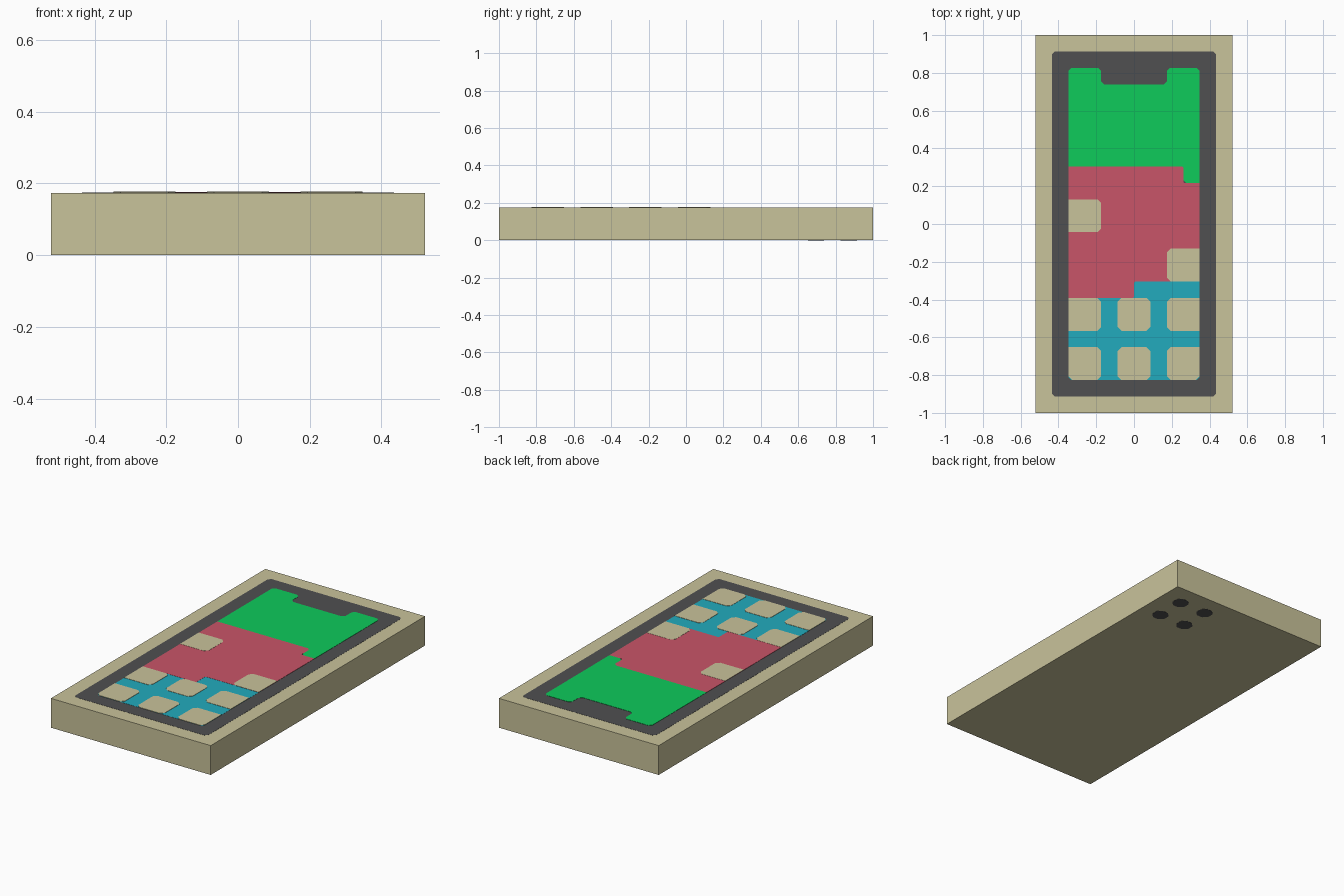
import bpy
import bmesh
from mathutils import Vector

if "Cube" in bpy.data.objects:
    bpy.data.objects.remove(bpy.data.objects["Cube"])

P = 2 / 23                      # design grid: 12 x 23 cells, 2 cells thick
TOP = 2 * P
STEP = 0.0008                   # thickness of one painted layer


def material(name, rgb):
    m = bpy.data.materials.new(name)
    lin = [((c / 255 + 0.055) / 1.055) ** 2.4 for c in rgb]
    m.diffuse_color = (*lin, 1)
    m.use_nodes = True
    m.node_tree.nodes["Principled BSDF"].inputs["Base Color"].default_value = m.diffuse_color
    return m


BEIGE = material("beige", (201, 195, 155))
DARK = material("dark_grey", (80, 80, 81))
GREEN = material("green", (14, 203, 91))
RED = material("red", (201, 85, 104))
BLUE = material("blue", (34, 171, 190))


def prism(name, cells, z0, z1, mat, cut=0.0, keep_edges=False):
    """Extrude a counter-clockwise outline given in grid cells, chamfering its corners."""
    pts = []
    n = len(cells)
    for i, (cx, cy) in enumerate(cells):
        c = Vector((cx * P - 6 * P, cy * P - 1))
        # corners along the screen's sides stay square, except at its ends
        square = keep_edges and cx in (2, 10) and cy not in (2, 21)
        if cut == 0 or square:
            pts.append(c)
            continue
        for j in (i - 1, (i + 1) % n):
            d = Vector(cells[j]) - Vector((cx, cy))
            pts.append(c + d.normalized() * cut)
    bm = bmesh.new()
    lower = [bm.verts.new((p.x, p.y, z0)) for p in pts]
    upper = [bm.verts.new((p.x, p.y, z1)) for p in pts]
    bm.faces.new(lower[::-1])
    bm.faces.new(upper)
    for i in range(len(pts)):
        k = (i + 1) % len(pts)
        bm.faces.new((lower[i], lower[k], upper[k], upper[i]))
    me = bpy.data.meshes.new(name)
    bm.to_mesh(me)
    bm.free()
    me.materials.append(mat)
    ob = bpy.data.objects.new(name, me)
    bpy.context.collection.objects.link(ob)
    return ob


def rect(x0, y0, x1, y1):
    return [(x0, y0), (x1, y0), (x1, y1), (x0, y1)]


def layer(name, cells, level, mat, cut=0.016, keep_edges=True):
    prism(name, cells, TOP - 0.002, TOP + STEP * level, mat, cut, keep_edges)


# Body
prism("body", rect(0, 0, 12, 23), STEP, TOP, BEIGE)

# Bezel and screen areas
layer("bezel", rect(1, 1, 11, 22), 1, DARK, 0.016, False)
layer("blue_area", rect(2, 2, 10, 9), 2, BLUE)
layer("red_area", [(2, 7), (6, 7), (6, 8), (10, 8), (10, 14), (9, 14), (9, 15), (2, 15)],
      3, RED, 0.006)
layer("green_area", [(2, 15), (9, 15), (9, 14), (10, 14), (10, 21), (8, 21),
                     (8, 20), (4, 20), (4, 21), (2, 21)], 3, GREEN)

# Beige tiles: 3 x 2 block at the bottom plus two loose ones
tiles = [(x, y) for y in (2, 5) for x in (2, 5, 8)] + [(8, 8), (2, 11)]
for i, (x, y) in enumerate(tiles):
    layer(f"tile_{i + 1}", rect(x, y, x + 2, y + 2), 4, BEIGE, 0.02)

# Four dark dots on the underside
for x in (8, 10):
    for y in (19, 21):
        prism(f"back_dot_{x}_{y}", rect(x, y, x + 1, y + 1), 0, 0.002, DARK, 0.025)
